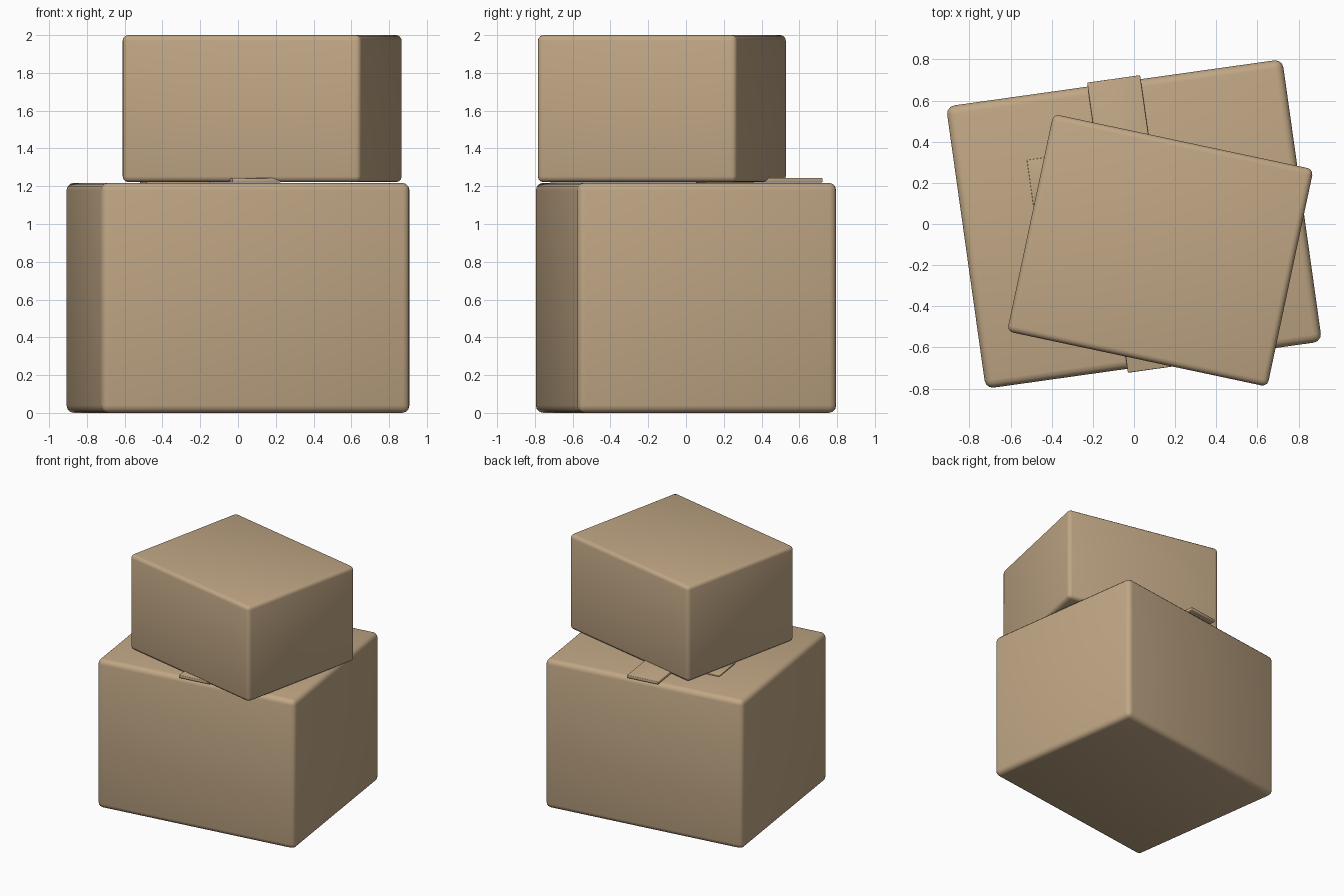
import bpy
import math

if "Cube" in bpy.data.objects:
    bpy.data.objects.remove(bpy.data.objects["Cube"])

# One cardboard colour for everything
card = bpy.data.materials.new("cardboard_brown")
card.diffuse_color = (0.53, 0.385, 0.235, 1.0)
card.use_nodes = True
card.node_tree.nodes["Principled BSDF"].inputs["Base Color"].default_value = card.diffuse_color


def rounded_box(name, size, centre, angle, radius, segments):
    """Box with soft edges, turned about z by angle degrees."""
    bpy.ops.mesh.primitive_cube_add(size=1, location=centre)
    ob = bpy.context.object
    ob.name = name
    ob.scale = size
    bpy.ops.object.transform_apply(location=False, rotation=False, scale=True)
    ob.rotation_euler.z = math.radians(angle)
    bevel = ob.modifiers.new("soft_edges", 'BEVEL')
    bevel.width = radius
    bevel.segments = segments
    bpy.ops.object.shade_smooth()
    ob.data.materials.append(card)
    return ob


def on_big_box(x, y, z):
    """Point given in the big box's turned frame."""
    a = math.radians(BIG_TURN)
    return (x * math.cos(a) - y * math.sin(a),
            x * math.sin(a) + y * math.cos(a), z)


BIG_TURN = 8
BIG_TOP = 1.218

# Large carton on the ground
rounded_box("large_carton", (1.65, 1.385, BIG_TOP), (0, 0, BIG_TOP / 2),
            BIG_TURN, 0.04, 3)

# Smaller carton stacked on top, turned the other way
rounded_box("small_carton", (1.293, 1.08, 2.0 - 1.222), (0.128, -0.128, 1.611),
            -12, 0.03, 3)

# Tape strip over the lid seam, slightly overhanging front and back
rounded_box("tape_strip", (0.26, 1.424, 0.024), on_big_box(0, 0, 1.231),
            BIG_TURN, 0.005, 2)

# Label plate on the lid, mostly hidden under the small carton
rounded_box("lid_label", (0.34, 0.26, 0.012), on_big_box(-0.302, 0.25, 1.22),
            BIG_TURN, 0.003, 2)
